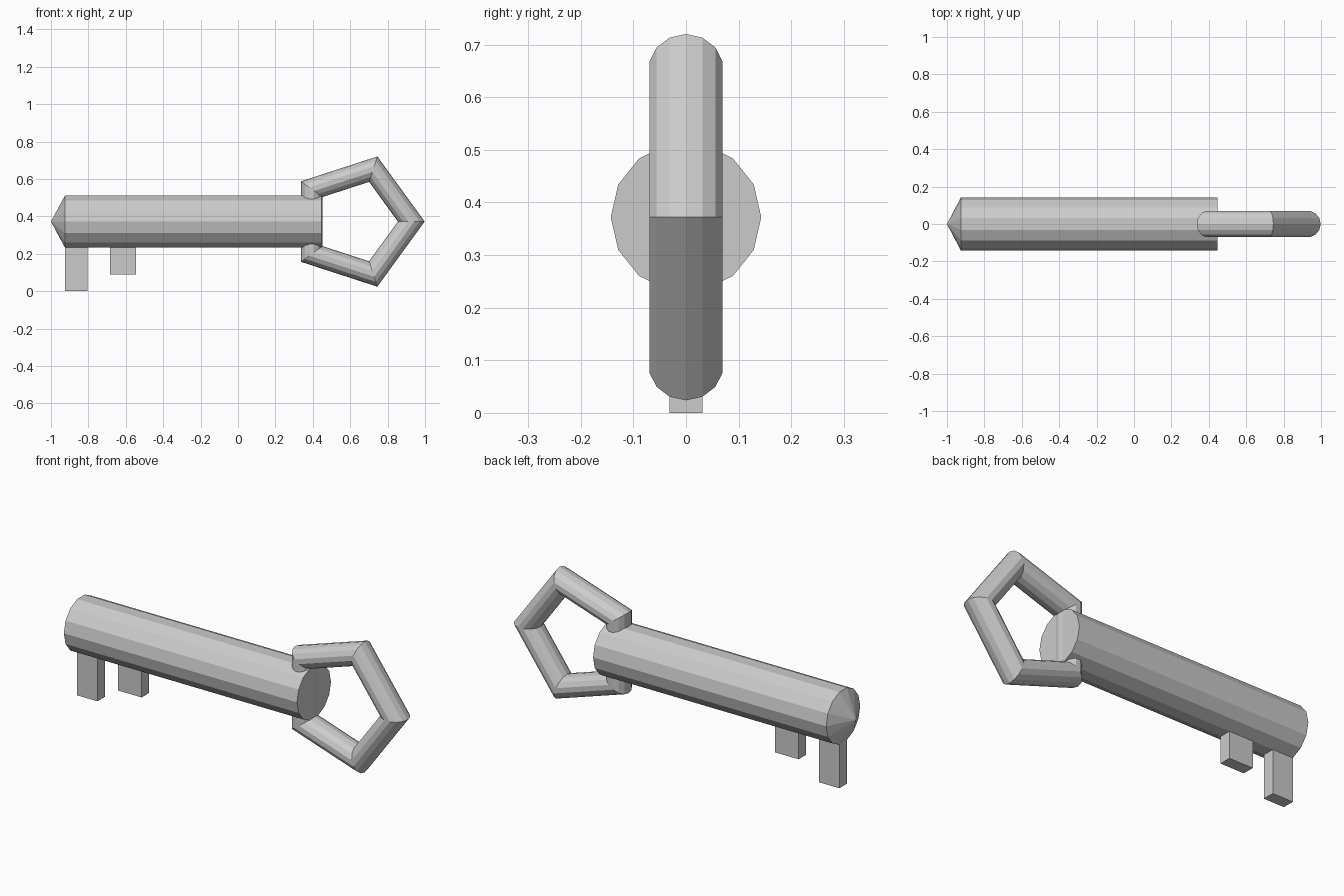
import bpy, bmesh, math
from mathutils import Matrix

if "Cube" in bpy.data.objects:
    bpy.data.objects.remove(bpy.data.objects["Cube"])

AXIS_Z = 0.372
SHAFT_R = 0.143
SIDES = 14
TIP_X, START_X, END_X = -1.0, -0.925, 0.447
FLAT_Z = AXIS_Z - SHAFT_R * math.cos(math.pi / SIDES)   # underside facet
FLAT_W = 2 * SHAFT_R * math.sin(math.pi / SIDES)        # its width


# Shaft: faceted rod with a shallow pointed tip
def make_shaft():
    bm = bmesh.new()
    bmesh.ops.create_cone(bm, cap_ends=True, segments=SIDES, radius1=SHAFT_R,
                          radius2=SHAFT_R, depth=END_X - START_X)
    bm.transform(Matrix.Translation(((START_X + END_X) / 2, 0, AXIS_Z))
                 @ Matrix.Rotation(math.pi / 2, 4, 'Y'))
    bm.normal_update()
    cap = [f for f in bm.faces if f.normal.x < -0.9]
    centre = bmesh.ops.poke(bm, faces=cap)["verts"][0]
    centre.co = (TIP_X, 0, AXIS_Z)
    mesh = bpy.data.meshes.new("shaft")
    bm.to_mesh(mesh)
    bm.free()
    bpy.context.collection.objects.link(bpy.data.objects.new("shaft", mesh))


# Tooth: block as wide as the underside facet, hanging below the shaft
def make_tooth(name, x0, x1, bottom):
    top = FLAT_Z + 0.005
    bpy.ops.mesh.primitive_cube_add(size=1, location=((x0 + x1) / 2, 0, (top + bottom) / 2))
    ob = bpy.context.object
    ob.name = name
    ob.scale = (x1 - x0, FLAT_W, top - bottom)


make_shaft()
make_tooth("long_tooth", START_X, -0.805, 0.0)
make_tooth("short_tooth", -0.685, -0.545, 0.09)

# Handle: five-sided ring standing upright, one corner pointing outward
bpy.ops.mesh.primitive_torus_add(major_segments=5, minor_segments=SIDES,
                                 major_radius=0.2945, minor_radius=0.0715,
                                 location=(0.632, 0, AXIS_Z),
                                 rotation=(math.pi / 2, 0, 0))
bpy.context.object.name = "handle_ring"
